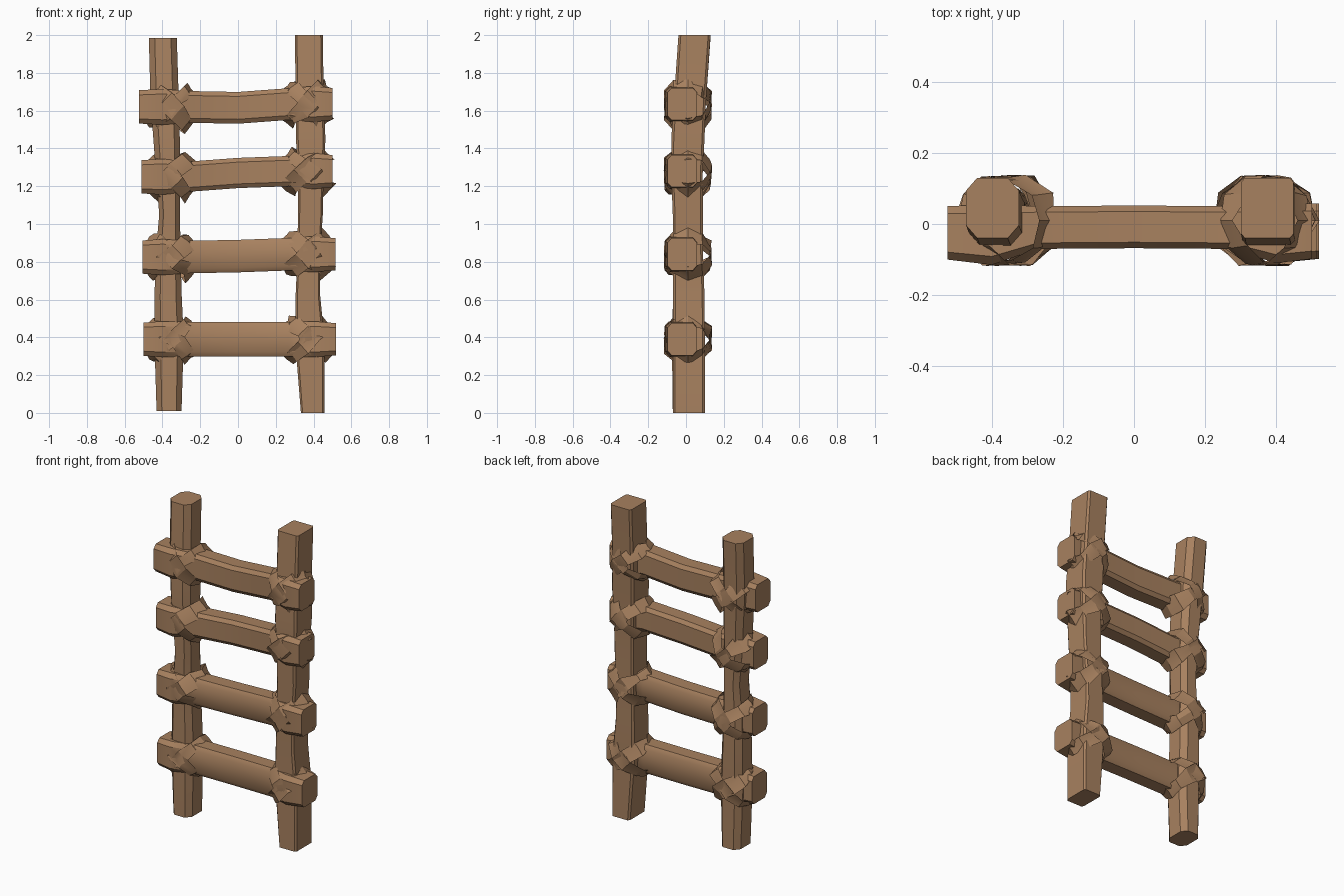
import bpy, bmesh, math, random
from mathutils import Vector

if "Cube" in bpy.data.objects:
    bpy.data.objects.remove(bpy.data.objects["Cube"])

random.seed(4)
wood = bpy.data.materials.new("brown wood")
wood.diffuse_color = (0.39, 0.22, 0.115, 1)
wood.use_nodes = True
wood.node_tree.nodes["Principled BSDF"].inputs["Base Color"].default_value = wood.diffuse_color


def finish(name, bm, angle):
    bmesh.ops.recalc_face_normals(bm, faces=bm.faces[:])
    me = bpy.data.meshes.new(name)
    bm.to_mesh(me)
    bm.free()
    me.materials.append(wood)
    ob = bpy.data.objects.new(name, me)
    bpy.context.collection.objects.link(ob)
    bpy.ops.object.select_all(action='DESELECT')
    ob.select_set(True)
    bpy.context.view_layer.objects.active = ob
    bpy.ops.object.shade_smooth_by_angle(angle=math.radians(angle))


def timber(name, sections, profile, along):
    """Loft a beam; each section is (position, u, v, half_u, half_v)."""
    bm = bmesh.new()
    rings = []
    for p, u, v, hu, hv in sections:
        ring = []
        for a, b in profile:
            s, t = u + a * hu, v + b * hv
            co = (s, t, p) if along == 'Z' else (p, s, t)
            ring.append(bm.verts.new(co))
        rings.append(ring)
    n = len(profile)
    for r0, r1 in zip(rings, rings[1:]):
        for i in range(n):
            j = (i + 1) % n
            bm.faces.new((r0[i], r0[j], r1[j], r1[i]))
    bm.faces.new(rings[0])
    bm.faces.new(rings[-1])
    finish(name, bm, 35)


def chamfered(c):
    return [(1, -c), (1, c), (c, 1), (-c, 1), (-1, c), (-1, -c), (-c, -1), (c, -1)]


# Upright posts: rounded on the left, nearly square on the right
timber("left_post", [
    (0.01, -0.365, 0.015, 0.066, 0.085), (0.39, -0.365, 0.01, 0.078, 0.085),
    (0.62, -0.37, 0.015, 0.072, 0.083), (0.84, -0.37, 0.01, 0.066, 0.08),
    (1.05, -0.362, 0.01, 0.055, 0.08), (1.26, -0.37, 0.005, 0.064, 0.083),
    (1.45, -0.378, 0.01, 0.07, 0.088), (1.64, -0.388, 0.02, 0.075, 0.085),
    (1.985, -0.398, 0.045, 0.074, 0.085)], chamfered(0.58), 'Z')
timber("right_post", [
    (0.0, 0.395, 0.015, 0.062, 0.085), (0.39, 0.38, 0.015, 0.078, 0.085),
    (0.62, 0.37, 0.015, 0.065, 0.083), (0.84, 0.375, 0.01, 0.06, 0.08),
    (1.05, 0.383, 0.01, 0.066, 0.08), (1.26, 0.385, 0.005, 0.068, 0.083),
    (1.45, 0.385, 0.01, 0.078, 0.088), (1.64, 0.38, 0.02, 0.074, 0.085),
    (2.0, 0.375, 0.045, 0.074, 0.085)], chamfered(0.85), 'Z')

# Rungs: (left tip, right tip, left z, middle z, right z, middle half height)
rungs = [(-0.50, 0.52, 0.39, 0.39, 0.39, 0.092),
         (-0.505, 0.515, 0.825, 0.83, 0.84, 0.086),
         (-0.51, 0.50, 1.25, 1.27, 1.28, 0.08),
         (-0.525, 0.50, 1.62, 1.615, 1.635, 0.084)]


def lashing(name, x, z, tilt):
    """Ragged strip wound diagonally around a joint."""
    bm = bmesh.new()
    d = Vector((math.cos(tilt), 0, math.sin(tilt)))
    w = Vector((-math.sin(tilt), 0, math.cos(tilt)))
    n, rows = 10, []
    for i in range(n):
        a = 2 * math.pi * i / n
        row = []
        for side, flare in ((-1, 1.0), (0, 1.0), (1, 1.0)):
            k = flare * random.uniform(0.93, 1.07)
            co = Vector((x, 0.01, z)) + d * 0.148 * math.cos(a) * k
            co.y += 0.126 * math.sin(a) * k
            co += w * side * random.uniform(0.02, 0.06)
            row.append(bm.verts.new(co))
        rows.append(row)
    for i in range(n):
        r0, r1 = rows[i], rows[(i + 1) % n]
        for j in range(2):
            bm.faces.new((r0[j], r1[j], r1[j + 1], r0[j + 1]))
    finish(name, bm, 25)


for k, (xl, xr, zl, zm, zr, h) in enumerate(rungs, 1):
    timber(f"rung_{k}", [
        (xl, -0.025, zl, 0.075, 0.088), (-0.40, -0.03, zl, 0.085, 0.095),
        (-0.27, -0.01, zl, 0.06, h), (0, -0.008, zm, 0.06, h),
        (0.27, -0.01, zr, 0.06, h), (0.40, -0.025, zr, 0.085, 0.095),
        (xr, -0.02, zr, 0.078, 0.085)], chamfered(0.72), 'X')
    # Crossed lashings at both ends of the rung
    for side, x, z in (("left", -0.355, zl), ("right", 0.368, zr)):
        for way, tilt in (("rising", 0.75), ("falling", -0.75)):
            lashing(f"{side}_{way}_lashing_{k}", x, z, tilt)
